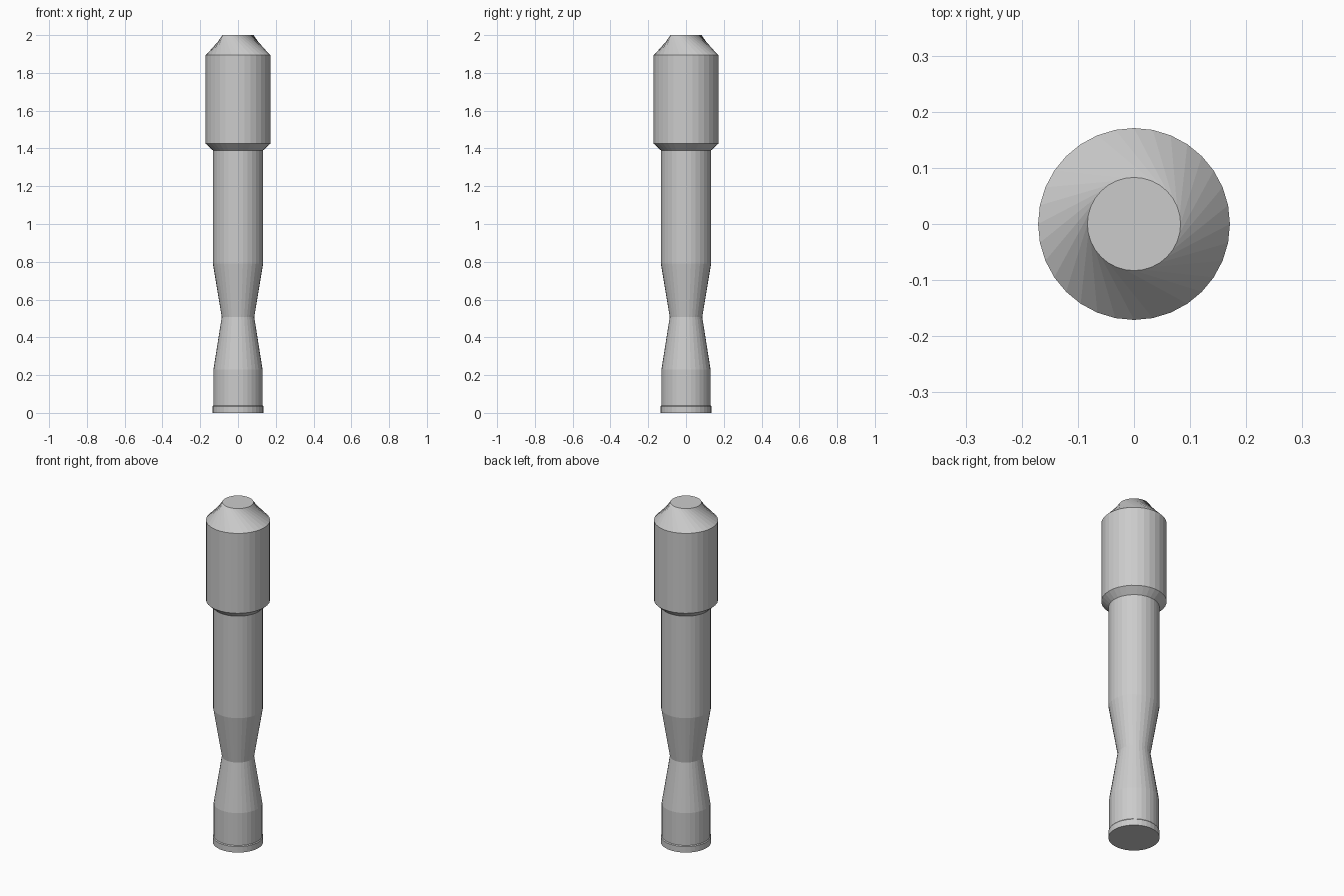
import bpy, bmesh
from math import sin, cos, pi

if "Cube" in bpy.data.objects:
    bpy.data.objects.remove(bpy.data.objects["Cube"])

SIDES = 32

# (radius, height, twist in facet steps) from the foot to the tip
PROFILE = [
    (0.134, 0.0, 0), (0.134, 0.035, 0), (0.130, 0.04, 0),   # foot lip
    (0.130, 0.23, 0), (0.086, 0.507, 0), (0.133, 0.79, 0),  # pinched waist
    (0.133, 1.39, 0),                                       # shaft
    (0.171, 1.425, 0), (0.171, 1.895, 0),                   # head
    (0.083, 2.0, -4),                                       # twisted tip
]


def lathe(name, profile):
    """Capped, flat-faced revolved body; each ring may be twisted."""
    bm = bmesh.new()
    rings = []
    for r, z, twist in profile:
        angles = [2 * pi * (i + twist) / SIDES for i in range(SIDES)]
        rings.append([bm.verts.new((r * cos(a), r * sin(a), z)) for a in angles])
    for low, high in zip(rings, rings[1:]):
        for i in range(SIDES):
            j = (i + 1) % SIDES
            bm.faces.new((low[i], low[j], high[j], high[i]))
    bm.faces.new(rings[0][::-1])
    bm.faces.new(rings[-1])
    mesh = bpy.data.meshes.new(name)
    bm.to_mesh(mesh)
    bm.free()
    obj = bpy.data.objects.new(name, mesh)
    bpy.context.collection.objects.link(obj)
    return obj


lathe("handle_body", PROFILE)
